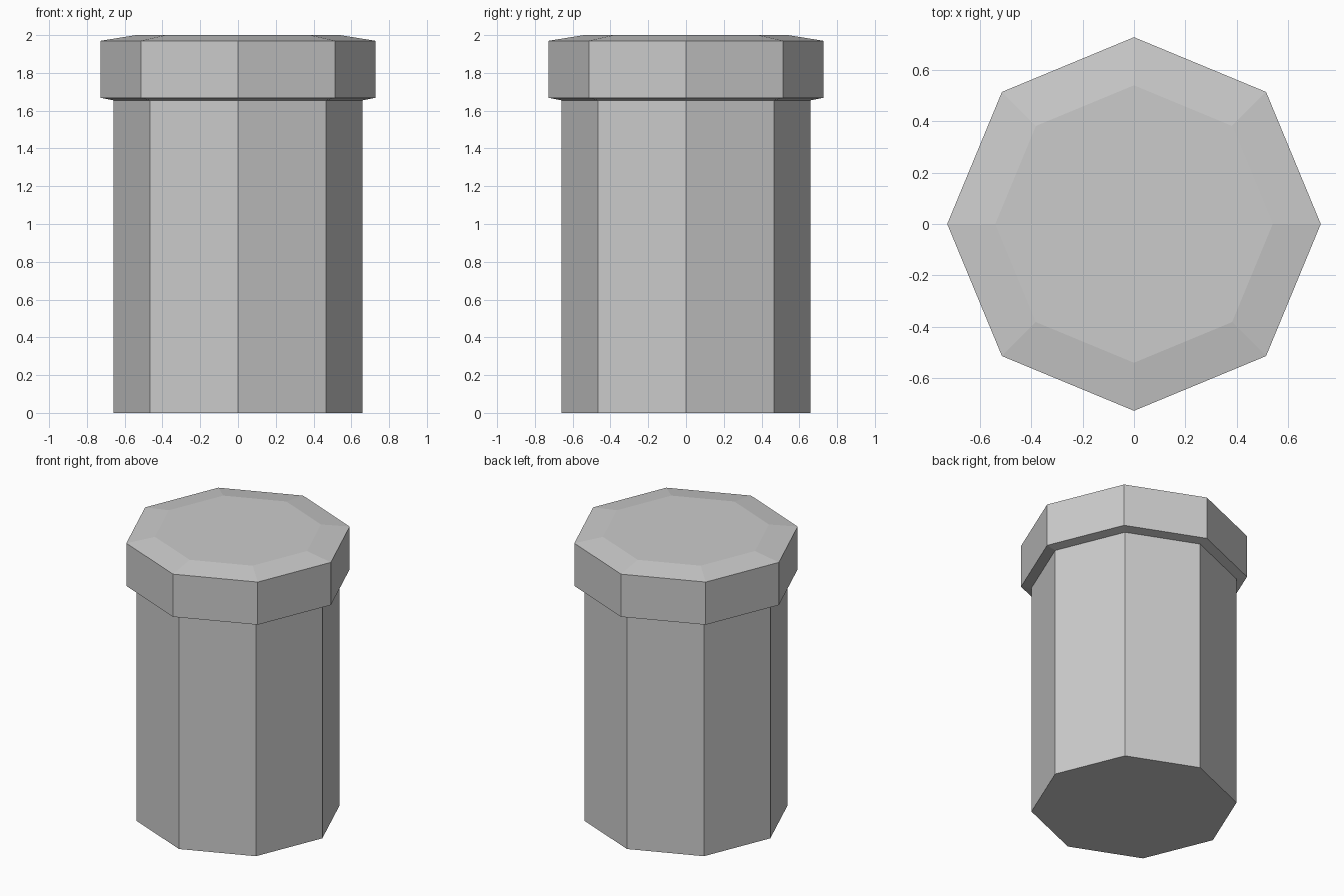
import bpy
import bmesh
from math import cos, sin, pi

SIDES = 8

cube = bpy.data.objects.get("Cube")
if cube:
    bpy.data.objects.remove(cube, do_unlink=True)

grey = bpy.data.materials.new("light_grey")
grey.use_nodes = True
colour = (0.6, 0.6, 0.6, 1)
grey.diffuse_color = colour
grey.node_tree.nodes["Principled BSDF"].inputs["Base Color"].default_value = colour


def octagonal_part(name, profile):
    """Sweep a (radius, height) profile around z, with corners on the axes."""
    bm = bmesh.new()
    rings = [[bm.verts.new((r * cos(2 * pi * i / SIDES), r * sin(2 * pi * i / SIDES), z))
              for i in range(SIDES)] for r, z in profile]
    for low, high in zip(rings, rings[1:]):
        for i in range(SIDES):
            j = (i + 1) % SIDES
            bm.faces.new((low[i], low[j], high[j], high[i]))
    bm.faces.new(rings[0][::-1])
    bm.faces.new(rings[-1])
    mesh = bpy.data.meshes.new(name)
    bm.to_mesh(mesh)
    bm.free()
    mesh.materials.append(grey)
    obj = bpy.data.objects.new(name, mesh)
    bpy.context.collection.objects.link(obj)
    return obj


# Straight shaft
octagonal_part("shaft", [(0.66, 0), (0.66, 1.66)])

# Wider cap, bevelled above and slightly below
octagonal_part("cap", [(0.66, 1.655), (0.727, 1.668), (0.727, 1.97), (0.54, 2.0)])
